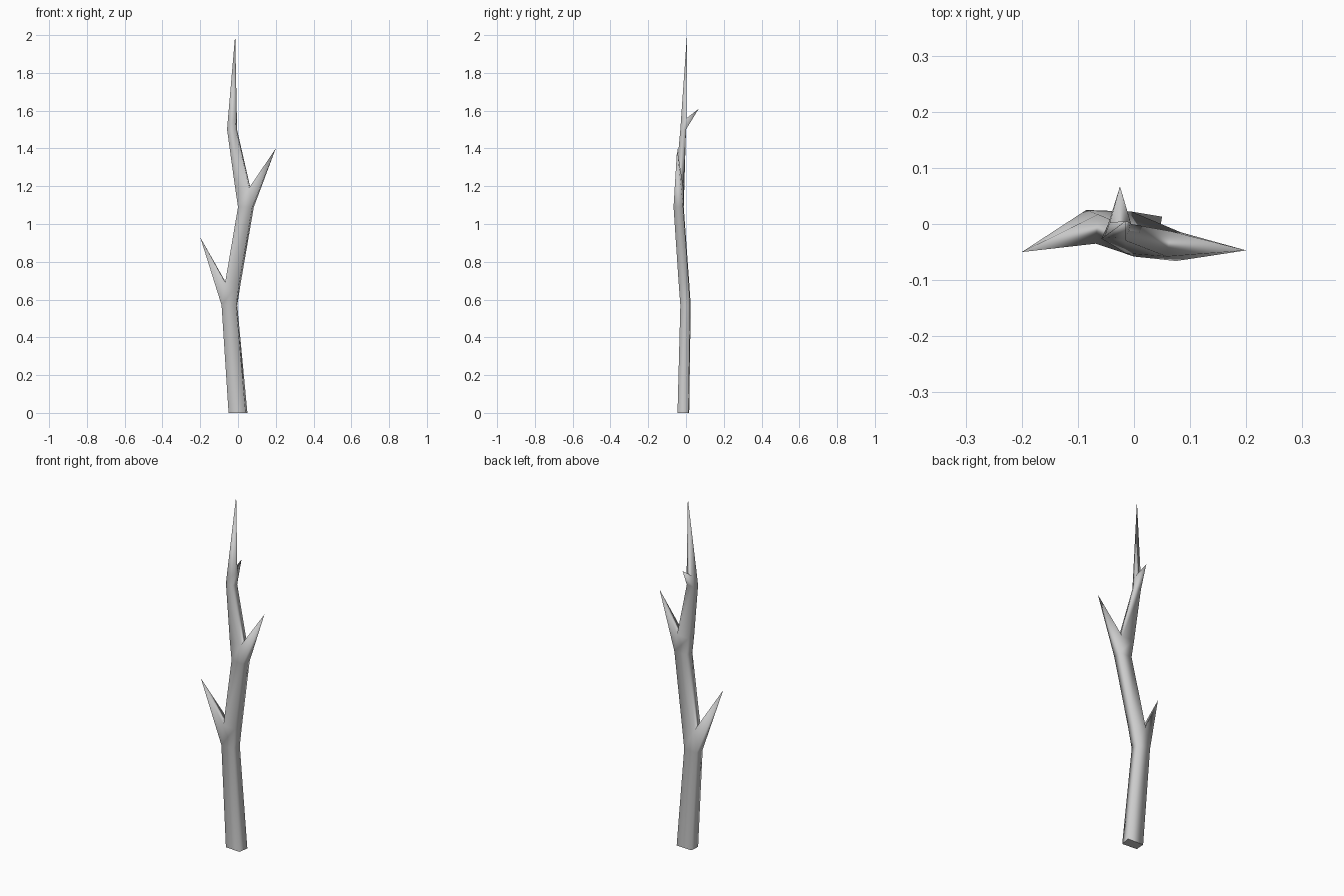
import bpy, bmesh

if "Cube" in bpy.data.objects:
    bpy.data.objects.remove(bpy.data.objects["Cube"])

# Trunk rings: corners front-left, front-right, back-right, back-left
RINGS = [
    (0.00, (-.050, -.038), (.040, -.045), (.050, .013), (-.046, .017)),
    (0.57, (-.087, -.026), (-.010, -.030), (-.004, .022), (-.085, .025)),
    (0.69, (-.068, -.035), (.006, -.039), (.015, .014), (-.064, .017)),
    (1.09, (.000, -.058), (.075, -.066), (.084, -.015), (.006, -.012)),
    (1.19, (-.015, -.052), (.058, -.058), (.066, -.013), (-.008, -.009)),
    (1.50, (-.058, -.026), (-.014, -.030), (-.005, .000), (-.046, .000)),
    (1.56, (-.053, -.023), (-.015, -.026), (-.006, .003), (-.043, .003)),
]
TOP = (-.015, .005, 2.0)
# Branch spikes: (ring segment, side) -> tip; sides 0 front, 1 right, 2 back, 3 left
BRANCHES = {
    (1, 3): (-.20, -.05, .93),
    (3, 1): (.20, -.047, 1.40),
    (5, 2): (-.025, .067, 1.61),
}

bm = bmesh.new()
rings = [[bm.verts.new((x, y, z)) for x, y in pts] for z, *pts in RINGS]


def spike(loop, tip):
    v = bm.verts.new(tip)
    for a, b in zip(loop, loop[1:] + loop[:1]):
        bm.faces.new((a, b, v)).smooth = True


# Trunk walls, with a spike pulled out wherever a branch grows
for i, (lo, hi) in enumerate(zip(rings, rings[1:])):
    for s in range(4):
        t = (s + 1) % 4
        quad = [lo[s], lo[t], hi[t], hi[s]]
        if (i, s) in BRANCHES:
            spike(quad, BRANCHES[i, s])
        else:
            bm.faces.new(quad).smooth = True
spike(rings[-1], TOP)

# Flat cut at the base
base = bm.faces.new(rings[0][::-1])
for e in base.edges:
    e.smooth = False
bmesh.ops.recalc_face_normals(bm, faces=bm.faces)

mesh = bpy.data.meshes.new("branch")
bm.to_mesh(mesh)
bm.free()
obj = bpy.data.objects.new("branch", mesh)
bpy.context.collection.objects.link(obj)
